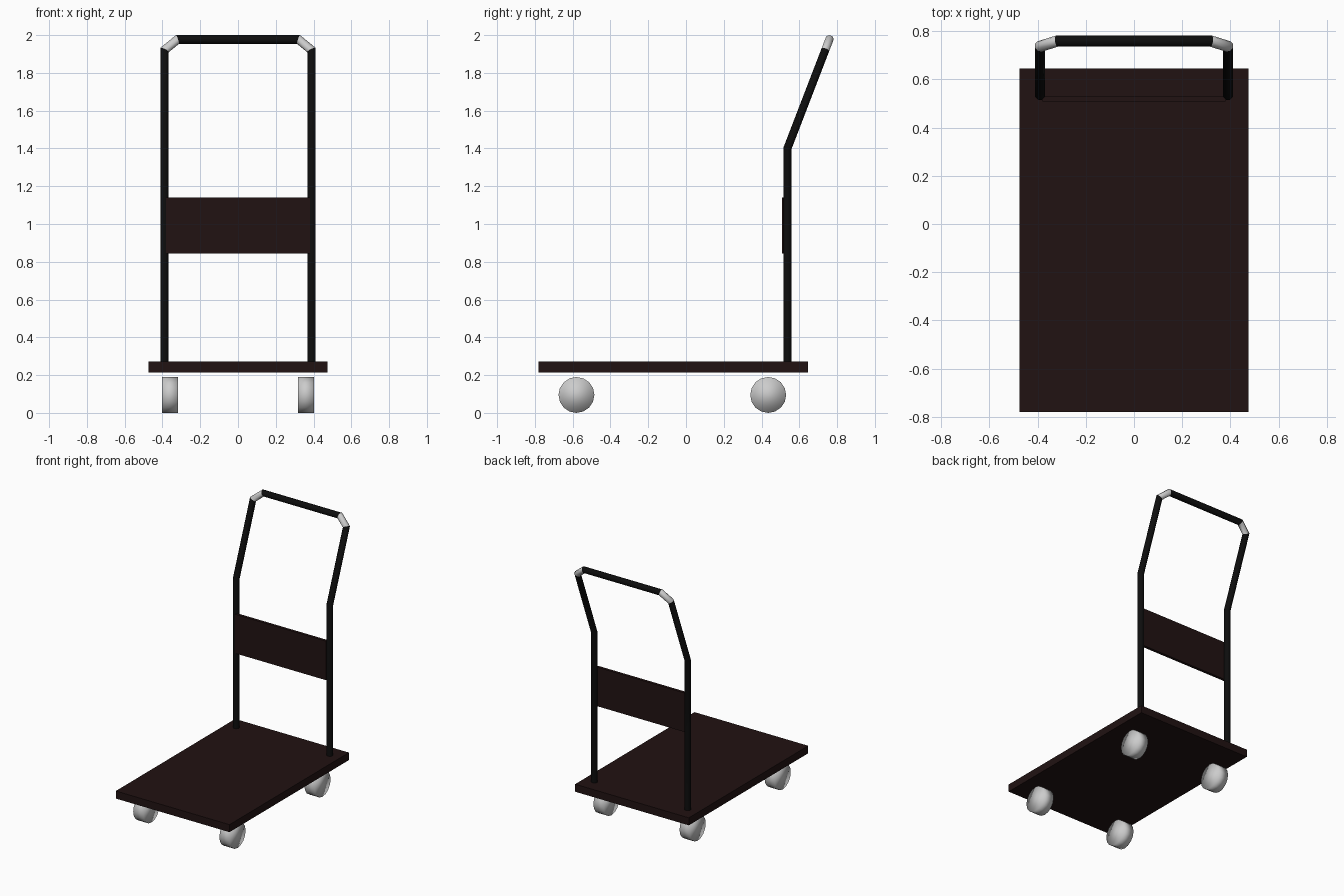
import bpy, bmesh, math
from mathutils import Vector

if "Cube" in bpy.data.objects:
    bpy.data.objects.remove(bpy.data.objects["Cube"])


def material(name, rgb):
    m = bpy.data.materials.new(name)
    m.diffuse_color = (*rgb, 1)
    m.use_nodes = True
    m.node_tree.nodes["Principled BSDF"].inputs["Base Color"].default_value = m.diffuse_color
    return m


brown = material("dark_brown", (0.015, 0.006, 0.006))
black = material("black", (0.004, 0.004, 0.004))
grey = material("grey", (0.8, 0.8, 0.8))


def box(name, lo, hi, mat):
    lo, hi = Vector(lo), Vector(hi)
    bpy.ops.mesh.primitive_cube_add(size=1, location=(lo + hi) / 2)
    ob = bpy.context.object
    ob.name = name
    ob.scale = hi - lo
    bpy.ops.object.transform_apply(location=False, rotation=False, scale=True)
    ob.data.materials.append(mat)


def mitred_tube(name, path, half_width, corner_segments, sides=8):
    """Sweep an upright polygon along the path, mitring every bend."""
    pts = [Vector(p) for p in path]
    dirs = [(b - a).normalized() for a, b in zip(pts, pts[1:])]
    r = half_width / math.cos(math.pi / sides)
    ring = []
    for i in range(sides):
        a = 2 * math.pi * (i + 0.5) / sides
        ring.append(pts[0] + Vector((r * math.cos(a), r * math.sin(a), 0)))
    bm = bmesh.new()
    prev = [bm.verts.new(p) for p in ring]
    bm.faces.new(prev)
    for s, d in enumerate(dirs):
        n = d + dirs[min(s + 1, len(dirs) - 1)]
        ring = [p + d * ((pts[s + 1] - p).dot(n) / d.dot(n)) for p in ring]
        cur = [bm.verts.new(p) for p in ring]
        for i in range(sides):
            j = (i + 1) % sides
            f = bm.faces.new((prev[i], prev[j], cur[j], cur[i]))
            f.material_index = 1 if s in corner_segments else 0
        prev = cur
    bm.faces.new(prev)
    bmesh.ops.recalc_face_normals(bm, faces=bm.faces)
    me = bpy.data.meshes.new(name)
    bm.to_mesh(me)
    bm.free()
    me.materials.append(black)
    me.materials.append(grey)
    ob = bpy.data.objects.new(name, me)
    bpy.context.collection.objects.link(ob)
    bpy.context.view_layer.objects.active = ob
    bpy.ops.object.select_all(action='DESELECT')
    ob.select_set(True)
    bpy.ops.object.shade_smooth_by_angle(angle=math.radians(50))


# Load platform
box("platform", (-0.475, -0.78, 0.215), (0.475, 0.645, 0.272), brown)

# Back panel between the uprights
box("back_panel", (-0.38, 0.509, 0.845), (0.38, 0.53, 1.14), brown)

# Push handle: uprights, bent grips and cross bar, with grey corner pieces
side = [(0.39, 0.537, 0.27), (0.39, 0.537, 1.40),
        (0.39, 0.737, 1.92), (0.32, 0.759, 1.977)]
path = side + [(-x, y, z) for x, y, z in reversed(side)]
mitred_tube("push_handle", path, 0.0215, {2, 4})

# Wheels
for y, end in ((-0.58, "front"), (0.435, "back")):
    for s, hand in ((-1, "left"), (1, "right")):
        bpy.ops.mesh.primitive_cylinder_add(
            vertices=16, radius=0.095, depth=0.086,
            location=(s * 0.36, y, 0.095), rotation=(0, math.pi / 2, 0))
        bpy.context.object.name = f"{end}_{hand}_wheel"
        bpy.ops.object.shade_smooth()
